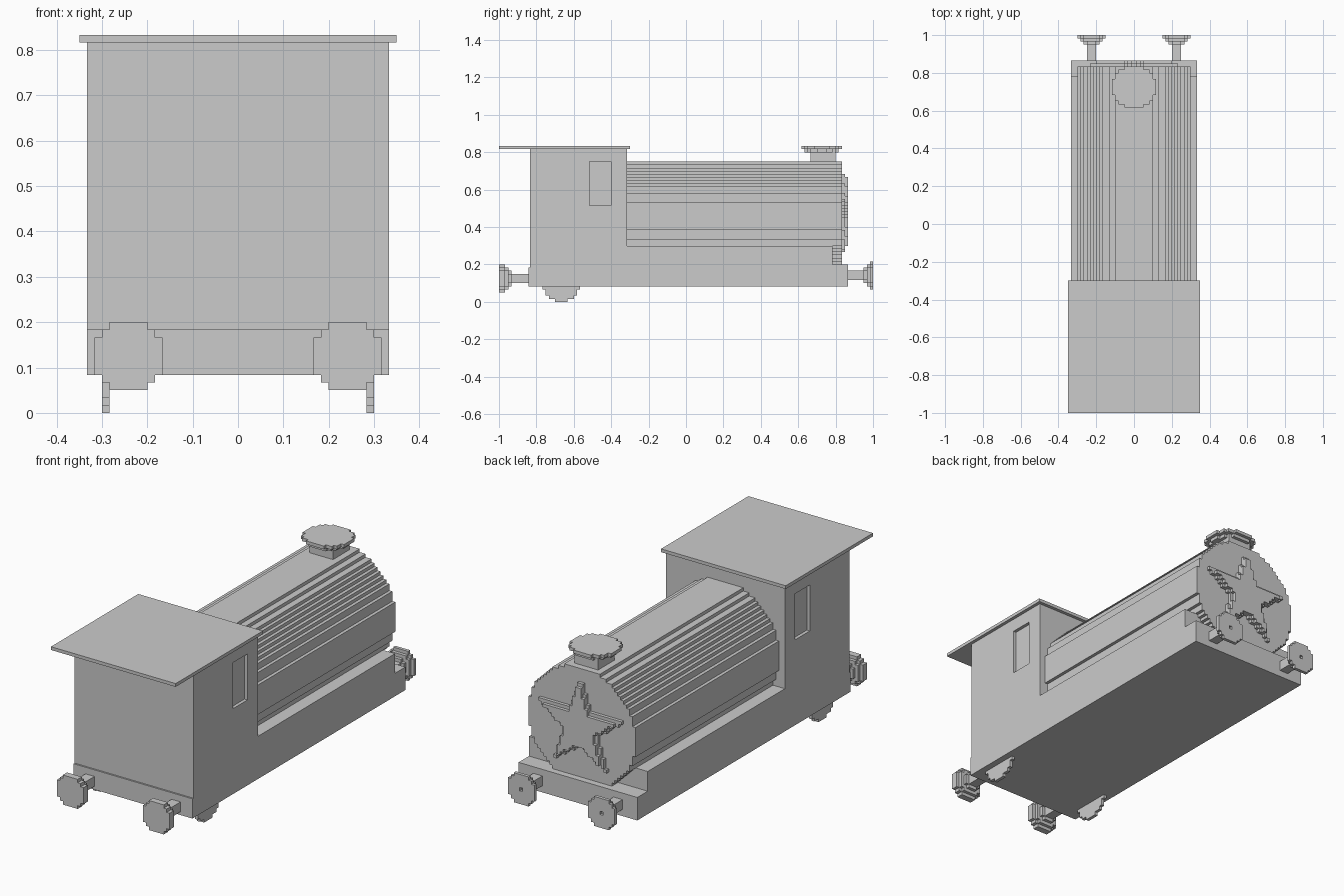
import bpy
import bmesh
import math
from mathutils import Vector

U = 1 / 60  # one block

default = bpy.data.objects.get("Cube")
if default:
    bpy.data.objects.remove(default, do_unlink=True)

grey = bpy.data.materials.new("plain_grey")
grey.use_nodes = True
grey.diffuse_color = (0.6, 0.6, 0.6, 1)
grey.node_tree.nodes["Principled BSDF"].inputs["Base Color"].default_value = (0.6, 0.6, 0.6, 1)


def finish(name, bm):
    bmesh.ops.recalc_face_normals(bm, faces=bm.faces)
    mesh = bpy.data.meshes.new(name)
    bm.to_mesh(mesh)
    bm.free()
    mesh.materials.append(grey)
    obj = bpy.data.objects.new(name, mesh)
    bpy.context.collection.objects.link(obj)
    return obj


def box(name, x, y, z):
    """Box from (low, high) ranges in blocks."""
    bm = bmesh.new()
    bmesh.ops.create_cube(bm, size=1)
    for v in bm.verts:
        v.co = Vector([(a + b) / 2 + c * (b - a) for (a, b), c in zip((x, y, z), v.co)]) * U
    return finish(name, bm)


def slab(name, axis, low, high, centre, reach, inside):
    """Stepped prism: every block whose offset passes the test, extruded along an axis."""
    def point(a, b, t):
        p = [a + centre[0], b + centre[1]]
        p.insert(axis, t)
        return Vector(p) * U

    n = math.ceil(reach)
    # blocks sit on the block grid
    shift = [math.floor(c) + 0.5 - c for c in centre]
    cells = {(i, j) for i in range(-n - 1, n + 1) for j in range(-n - 1, n + 1)
             if inside(i + shift[0], j + shift[1])}
    bm = bmesh.new()

    def quad(points):
        bm.faces.new([bm.verts.new(p) for p in points])

    for i, j in cells:
        a, b = i + shift[0], j + shift[1]
        corners = [(a + s / 2, b + t / 2) for s, t in ((-1, -1), (1, -1), (1, 1), (-1, 1))]
        for t in (low, high):
            quad([point(*c, t) for c in corners])
        for k, (di, dj) in enumerate(((0, -1), (1, 0), (0, 1), (-1, 0))):
            if (i + di, j + dj) not in cells:
                c, d = corners[k], corners[(k + 1) % 4]
                quad([point(*c, low), point(*d, low), point(*d, high), point(*c, high)])
    bmesh.ops.remove_doubles(bm, verts=bm.verts, dist=1e-5)
    bmesh.ops.dissolve_limit(bm, angle_limit=0.01, verts=bm.verts, edges=bm.edges)
    return finish(name, bm)


def disc(name, axis, low, high, centre, radius, hole=0):
    return slab(name, axis, low, high, centre, radius,
                lambda a, b: hole <= math.hypot(a, b) <= radius)


def star(name, low, high, radius):
    """Five-pointed star with one point up."""
    sector = 2 * math.pi / 5
    tip = Vector((radius, 0))
    inner = Vector((math.cos(sector / 2), math.sin(sector / 2))) * radius * 0.39
    edge = inner - tip

    def inside(a, b):
        r = math.hypot(a, b)
        angle = abs((math.atan2(a, b) + sector / 2) % sector - sector / 2)
        p = Vector((r * math.cos(angle), r * math.sin(angle))) - tip
        return edge.y * p.x <= edge.x * p.y
    return slab(name, 1, low, high, (0, 28), radius, inside)


# Chassis with a lower step under the boiler end
box("chassis", (-20, 20), (-50.5, 47), (5, 11))
box("running_board", (-20, 20), (-50, 47), (11, 18))
box("end_step", (-20, 20), (47, 52), (5, 12))

# Cab with a recessed window on each side
cab = box("cab", (-20, 20), (-50, -19), (18, 49))
for side in (-1, 1):
    cutter = box("window_cutter", sorted((side * 19, side * 22)), (-31, -24), (31, 45))
    cutter.hide_render = True
    mod = cab.modifiers.new("window", "BOOLEAN")
    mod.operation = "DIFFERENCE"
    mod.solver = "EXACT"
    mod.object = cutter
    bpy.context.view_layer.objects.active = cab
    bpy.ops.object.modifier_apply(modifier=mod.name)
    bpy.data.objects.remove(cutter, do_unlink=True)
box("roof", (-21, 21), (-60, -18), (49, 50))

# Boiler, sunk into the running board
disc("boiler", 1, -19, 50, (0, 27.5), 18)

# Star on the boiler end, in two stepped layers
star("star_lower", 50, 51, 14.8)
star("star_upper", 51, 52, 13.2)

# Chimney
box("chimney_neck", (-4, 4), (40, 48), (45, 48))
disc("chimney_collar", 2, 48, 49, (0, 43.5), 5.6)
disc("chimney_cap", 2, 49, 50, (0, 43.5), 6.9)

# Buffers and wheels, mirrored left and right
for side, word in ((-1, "right"), (1, "left")):
    front, back = (side * 14.5, 7.5), (side * 13.5, 8.5)
    disc("front_buffer_plate_" + word, 1, -60, -58, front, 4.5)
    disc("front_buffer_ring_" + word, 1, -58, -57, front, 3.7)
    disc("front_buffer_collar_" + word, 1, -57, -56, front, 2.5)
    disc("front_buffer_shaft_" + word, 1, -56, -50, front, 1.5)
    disc("back_buffer_plate_" + word, 1, 59, 60, back, 4.5, hole=0.5)
    disc("back_buffer_ring_" + word, 1, 58, 59, back, 3.7)
    disc("back_buffer_collar_" + word, 1, 57, 58, back, 2.5)
    disc("back_buffer_shaft_" + word, 1, 52, 57, back, 1.5)
    x = sorted((side * 17, side * 18))
    slab("wheel_" + word, 0, *x, (-40, 6), 6,
         lambda a, b: math.hypot(a, b) <= 6 and b < 0)
